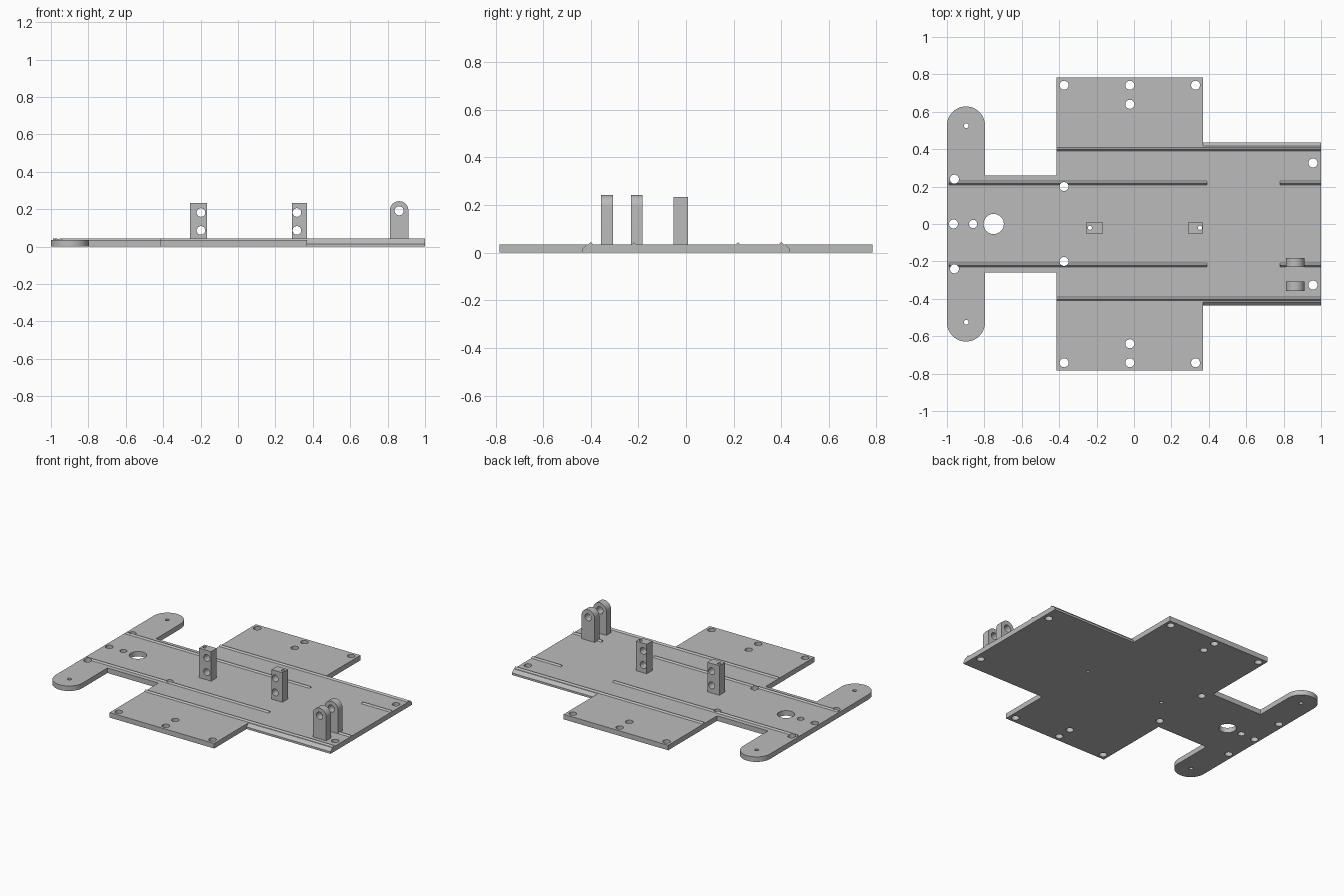
import bpy
import bmesh
from math import cos, sin, pi, radians

cube = bpy.data.objects.get("Cube")
if cube:
    bpy.data.objects.remove(cube)

GREY = (0.5, 0.5, 0.5, 1)
metal = bpy.data.materials.new("plain grey")
metal.use_nodes = True
metal.diffuse_color = GREY
metal.node_tree.nodes["Principled BSDF"].inputs["Base Color"].default_value = GREY

TOP = 0.034  # plate thickness


def arc(u, v, r, start=0.0, sweep=2 * pi, n=40):
    """Points along an arc; a full circle leaves out the repeated end point."""
    count = n if sweep >= 2 * pi else n + 1
    return [(u + r * cos(start + sweep * i / n), v + r * sin(start + sweep * i / n))
            for i in range(count)]


def prism(bm, profile, axis, a, b):
    """Extrude a profile along an axis from a to b."""
    place = {"x": lambda u, v, t: (t, u, v),
             "y": lambda u, v, t: (u, t, v),
             "z": lambda u, v, t: (u, v, t)}[axis]
    low = [bm.verts.new(place(u, v, a)) for u, v in profile]
    high = [bm.verts.new(place(u, v, b)) for u, v in profile]
    bm.faces.new(low)
    bm.faces.new(high)
    for i in range(len(low)):
        j = (i + 1) % len(low)
        bm.faces.new((low[i], low[j], high[j], high[i]))


def build(name, prisms):
    bm = bmesh.new()
    for p in prisms:
        prism(bm, *p)
    bmesh.ops.recalc_face_normals(bm, faces=bm.faces)
    mesh = bpy.data.meshes.new(name)
    bm.to_mesh(mesh)
    bm.free()
    obj = bpy.data.objects.new(name, mesh)
    bpy.context.collection.objects.link(obj)
    mesh.materials.append(metal)
    return obj


def drill(obj, holes):
    """Cut the hole prisms out of an object."""
    cutter = build("hole_cutter", holes)
    mod = obj.modifiers.new("holes", "BOOLEAN")
    mod.operation, mod.solver, mod.object = "DIFFERENCE", "EXACT", cutter
    graph = bpy.context.evaluated_depsgraph_get()
    cut = bpy.data.meshes.new_from_object(obj.evaluated_get(graph))
    obj.modifiers.clear()
    obj.data = cut
    bpy.data.objects.remove(cutter)


def smooth(obj):
    bpy.ops.object.select_all(action="DESELECT")
    obj.select_set(True)
    bpy.context.view_layer.objects.active = obj
    bpy.ops.object.shade_smooth_by_angle(angle=radians(30))


def box(x0, x1, z0, z1):
    return [(x0, z0), (x1, z0), (x1, z1), (x0, z1)]


# Base plate outline: rear half, mirrored to the front half
half = [(1, 0.417), (0.37, 0.417), (0.37, 0.783), (-0.415, 0.783),
        (-0.415, 0.26), (-0.797, 0.26)]
half += arc(-0.8985, 0.527, 0.1015, 0, pi, 24)
outline = half + [(x, -y) for x, y in reversed(half)]
plate = build("base_plate", [(outline, "z", 0, TOP)])

# Holes through the plate: mirrored pairs, then the centre line
pairs = [(-0.374, 0.742, 0.024), (-0.022, 0.742, 0.024), (0.329, 0.742, 0.024),
         (-0.022, 0.64, 0.024), (0.957, 0.326, 0.024), (-0.374, 0.2, 0.024),
         (-0.96, 0.24, 0.024), (-0.897, 0.525, 0.013)]
spots = [(x, s * y, r) for x, y, r in pairs for s in (1, -1)]
spots += [(-0.965, 0, 0.024), (-0.86, 0, 0.022), (-0.75, 0, 0.054)]
PINS = (-0.236, 0.353)
spots += [(x, -0.02, 0.011) for x in PINS]
plate_holes = [(arc(x, y, r), "z", -0.1, 0.1) for x, y, r in spots]
drill(plate, plate_holes)

# Sloped side edges of the wide end
edges = []
for s in (1, -1):
    profile = [(s * 0.417, 0), (s * 0.437, 0), (s * 0.437, 0.014), (s * 0.417, TOP)]
    edges.append((profile, "x", 0.37, 1))
side_edges = build("sloped_side_edges", edges)

# Triangular guide ribs
ribs = []
for y, x0, x1 in ((0.4, -0.415, 1), (0.219, -0.99, 0.39), (0.219, 0.78, 1)):
    for s in (1, -1):
        tri = [(s * y - 0.014, 0.03), (s * y + 0.014, 0.03), (s * y, 0.044)]
        ribs.append((tri, "x", x0, x1))
guide_ribs = build("guide_ribs", ribs)
drill(guide_ribs, plate_holes)

parts = [plate, side_edges, guide_ribs]

# Upright posts with two cross holes and a vertical pin hole
for name, x0, x1, hx, pin in (("left_end_post", -0.256, -0.165, -0.198, PINS[0]),
                              ("right_end_post", 0.289, 0.37, 0.315, PINS[1])):
    post = build(name, [(box(x0, x1, TOP, 0.234), "y", -0.052, 0.008)])
    drill(post, [(arc(hx, z, 0.023), "y", -0.2, 0.2) for z in (0.182, 0.086)]
          + [(arc(pin, -0.02, 0.011), "z", -0.1, 0.4)])
    parts.append(post)

# Pair of rounded hinge lugs
lug = [(0.812, TOP), (0.911, TOP)] + arc(0.8615, 0.193, 0.0495, 0, pi, 24)
for name, y0, y1 in (("front_lug", -0.357, -0.307), ("back_lug", -0.231, -0.182)):
    obj = build(name, [(lug, "y", y0, y1)])
    drill(obj, [(arc(0.8615, 0.191, 0.024), "y", -0.6, 0.2)])
    parts.append(obj)

for part in parts:
    smooth(part)
